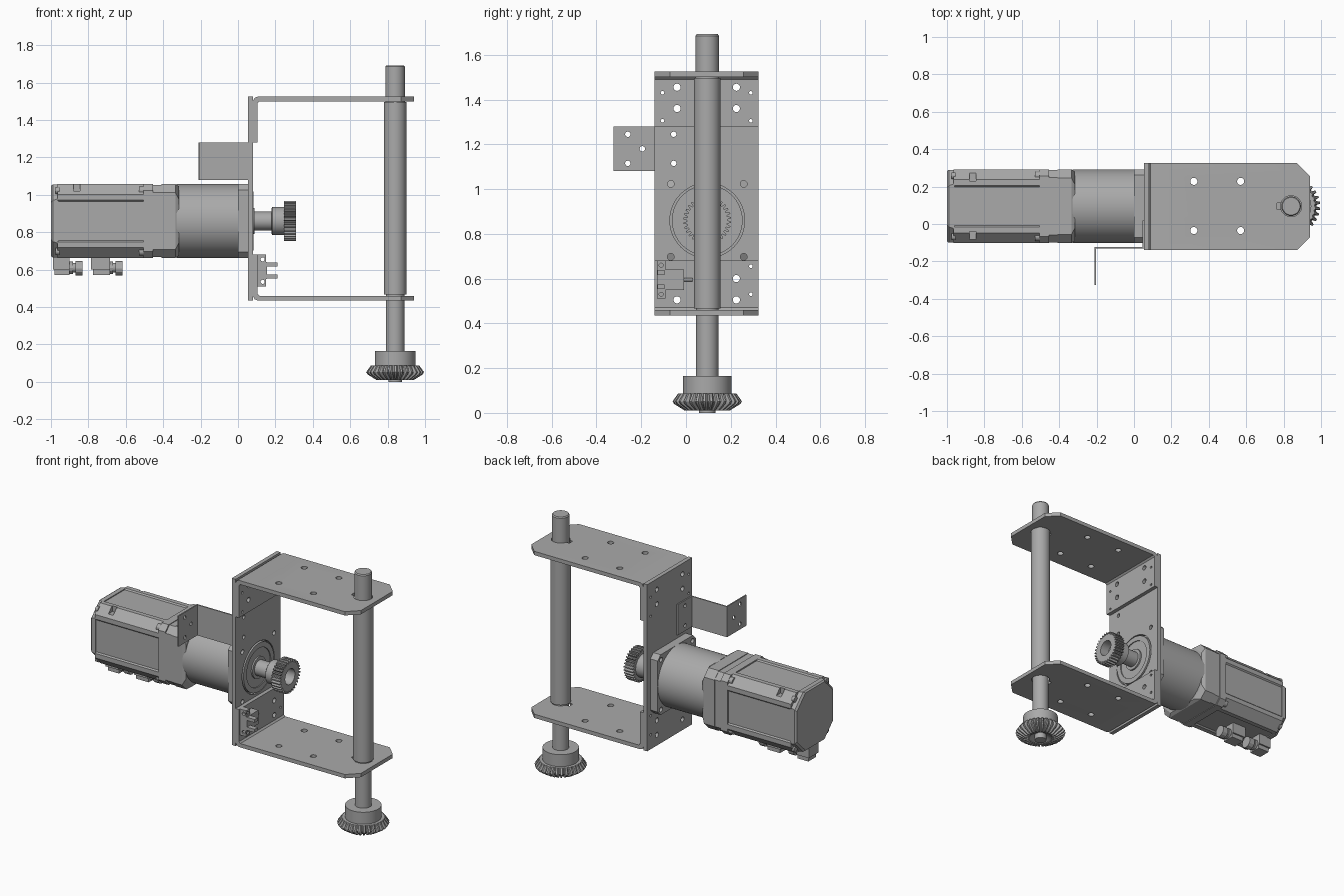
import bpy
import bmesh
from math import sin, cos, tau

if "Cube" in bpy.data.objects:
    bpy.data.objects.remove(bpy.data.objects["Cube"])

grey = bpy.data.materials.new("machined_grey")
grey.use_nodes = True
GREY = (0.4, 0.4, 0.4, 1)
grey.diffuse_color = GREY
grey.node_tree.nodes["Principled BSDF"].inputs["Base Color"].default_value = GREY

CY, CZ = 0.095, 0.86     # motor axis
SX = 0.84                # output shaft position
MID = 0.98               # mid height of the bracket
Y0, Y1 = -0.14, 0.325    # bracket width


def place(axis, t, u, v):
    return {"X": (t, u, v), "Y": (u, t, v), "Z": (u, v, t)}[axis]


def loft(name, axis, rings):
    """Skin a stack of equal-sized outlines, given as (distance, points)."""
    bm = bmesh.new()
    loops = [[bm.verts.new(place(axis, t, u, v)) for u, v in pts] for t, pts in rings]
    for a, b in zip(loops, loops[1:]):
        for i in range(len(a)):
            j = (i + 1) % len(a)
            bm.faces.new((a[i], a[j], b[j], b[i]))
    bm.faces.new(loops[0])
    bm.faces.new(loops[-1])
    bmesh.ops.recalc_face_normals(bm, faces=bm.faces)
    mesh = bpy.data.meshes.new(name)
    bm.to_mesh(mesh)
    bm.free()
    mesh.materials.append(grey)
    ob = bpy.data.objects.new(name, mesh)
    bpy.context.collection.objects.link(ob)
    return ob


def circle(u, v, r, n=48):
    return [(u + r * cos(tau * i / n), v + r * sin(tau * i / n)) for i in range(n)]


def toothed(u, v, root, tip, teeth):
    pts = []
    for i in range(teeth):
        for k, r in ((0, root), (0.25, root), (0.42, tip), (0.75, tip)):
            a = tau * (i + k) / teeth
            pts.append((u + r * cos(a), v + r * sin(a)))
    return pts


def square(u, v, h, c):
    """Square outline of half width h with corners cut by c."""
    d = h - c
    return [(u + a, v + b) for a, b in
            ((h, -d), (h, d), (d, h), (-d, h), (-h, d), (-h, -d), (-d, -h), (d, -h))]


def prism(name, axis, a, b, pts):
    return loft(name, axis, [(a, pts), (b, pts)])


def rod(name, axis, a, b, u, v, r, n=48):
    return prism(name, axis, a, b, circle(u, v, r, n))


def box(name, x0, x1, y0, y1, z0, z1):
    return prism(name, "Z", z0, z1, [(x0, y0), (x1, y0), (x1, y1), (x0, y1)])


def cut(ob, cutters):
    for c in cutters:
        mod = ob.modifiers.new("cut", "BOOLEAN")
        mod.operation, mod.solver, mod.object = "DIFFERENCE", "EXACT", c
    bpy.context.view_layer.update()
    mesh = bpy.data.meshes.new_from_object(ob.evaluated_get(bpy.context.evaluated_depsgraph_get()))
    ob.modifiers.clear()
    ob.data = mesh
    for c in cutters:
        bpy.data.objects.remove(c)


def x_holes(holes, a=-0.3, b=0.2):
    return [rod("hole", "X", a, b, y, z, r, 20) for y, z, r in holes]


# Bracket: mounting plate with motor opening
BIG = [(y, z, 0.016) for y in (-0.04, 0.225) for z in (1.455, 1.36)]
SMALL = [(y, z, 0.008) for y in (-0.105, 0.29) for z in (1.43, 1.305)]
flange_holes = BIG + SMALL
lower_holes = [(y, 2 * MID - z, r) for y, z, r in flange_holes if y > 0 or z > 1.44]
tab_holes = [(-0.055, z, 0.012) for z in (1.115, 1.245)]
bolt_holes = [(CY + sy * 0.163, CZ + sz * 0.163, 0.015) for sy in (-1, 1) for sz in (-1, 1)]

plate = box("mounting_plate", 0.053, 0.08, Y0, Y1, 0.435, 1.525)
cut(plate, x_holes(flange_holes + lower_holes + tab_holes + bolt_holes)
    + [rod("opening", "X", 0, 0.2, CY, CZ, 0.167)])

# Bracket: upper and lower bent arms
for name, s, holes in (("upper_arm", 1, flange_holes), ("lower_arm", -1, lower_holes)):
    section = [(0.08, 0.3), (0.105, 0.3), (0.105, 0.51), (0.115, 0.52), (0.94, 0.52),
               (0.94, 0.545), (0.105, 0.545), (0.088, 0.538), (0.08, 0.52)]
    arm = prism(name, "Y", Y0, Y1, [(x, MID + s * z) for x, z in section])
    cutters = x_holes(holes)
    cutters += [rod("hole", "Z", 0.3, 1.7, x, y, 0.019, 24)
                for x in (0.32, 0.57) for y in (-0.035, 0.228)]
    cutters.append(rod("shaft_hole", "Z", 0.3, 1.7, SX, CY, 0.056))
    cutters.append(box("key_slot", 0.765, 0.8, CY - 0.018, CY + 0.018, 0.3, 1.7))
    for y, d in ((Y0, 1), (Y1, -1)):
        cutters.append(prism("corner", "Z", 0.3, 1.7, [
            (0.87, y - d * 0.001), (0.96, y - d * 0.001), (0.96, y + d * 0.088)]))
    cut(arm, cutters)

# Output shaft with bevel gear
loft("output_shaft", "Z", [(z, circle(SX, CY, r)) for z, r in
     ((0, 0.036), (0.05, 0.036), (0.05, 0.05), (0.466, 0.05), (0.466, 0.06),
      (1.496, 0.06), (1.496, 0.052), (1.685, 0.052), (1.692, 0.047))])
rod("bevel_gear_hub", "Z", 0.08, 0.165, SX, CY, 0.108)
loft("bevel_gear", "Z", [(z, toothed(SX, CY, a, b, 30)) for z, a, b in
     ((0.087, 0.125, 0.13), (0.052, 0.136, 0.155), (0.04, 0.125, 0.148),
      (0.01, 0.078, 0.1), (0.016, 0.068, 0.068), (0.035, 0.036, 0.036))])

# Drive shaft with spur gear
rod("drive_shaft", "X", 0.06, 0.2, CY, CZ, 0.05)
loft("spur_gear_hub", "X", [(x, circle(CY, CZ, r)) for x, r in
     ((0.18, 0.07), (0.184, 0.075), (0.246, 0.075))])
loft("spur_gear", "X", [(x, toothed(CY, CZ, a, b, 32)) for x, a, b in
     ((0.245, 0.09, 0.107), (0.31, 0.09, 0.107), (0.31, 0.05, 0.05), (0.248, 0.05, 0.05))])

# Gearbox: flange, pilot boss, round body and adapter
flange = prism("gearbox_flange", "X", 0.0, 0.053, square(CY, CZ, 0.197, 0.03))
cut(flange, x_holes(bolt_holes))
loft("pilot_boss", "X", [(x, circle(CY, CZ, r, 64)) for x, r in
     ((0.04, 0.158), (0.084, 0.158), (0.084, 0.125), (0.078, 0.125), (0.078, 0.07), (0.088, 0.07))])
rod("gearbox_body", "X", -0.33, 0.01, CY, CZ, 0.197, 96)
loft("gearbox_adapter", "X", [(x, square(CY, CZ, h, c)) for x, h, c in
     ((-0.46, 0.193, 0.04), (-0.41, 0.193, 0.04), (-0.41, 0.197, 0.045),
      (-0.335, 0.197, 0.045), (-0.315, 0.185, 0.07))])


# Motor: ribbed body, front flange, rear cap
def railed(h, rail, step, c):
    """Square outline with raised corner rails and cut corners."""
    side = [(h, -h + c), (h, -h + rail), (h - step, -h + rail + step),
            (h - step, h - rail - step), (h, h - rail), (h, h - c)]
    pts = []
    for k in range(4):
        for u, v in side:
            for _ in range(k):
                u, v = -v, u
            pts.append((CY + u, CZ + v))
    return pts


prism("motor_front_flange", "X", -0.505, -0.455, square(CY, CZ, 0.197, 0.035))
motor = loft("motor_body", "X", [(x, railed(h, 0.085, 0.008, 0.055)) for x, h in
             ((-0.965, 0.197), (-0.48, 0.197))])
cut(motor, [box("notch", -0.88, -0.845, CY + sy * 0.18 - 0.045, CY + sy * 0.18 + 0.045,
                CZ + sz * 0.18 - 0.02, CZ + sz * 0.18 + 0.045)
            for sy in (-1, 1) for sz in (1,)])
loft("motor_rear_cap", "X", [(x, square(CY, CZ, h, c)) for x, h, c in
     ((-1.0, 0.188, 0.09), (-0.99, 0.195, 0.085), (-0.96, 0.195, 0.075))])
for i, (y, z, r) in enumerate(bolt_holes):
    rod(f"motor_bolt_{i}", "X", -0.53, -0.5, y, z, 0.022, 20)
    rod(f"rear_bolt_{i}", "X", -0.975, -0.955, y, z, 0.018, 20)

# Motor cable connectors below the body
for name, x, w in (("power", -0.99, 0.09), ("signal", -0.785, 0.1)):
    box(f"{name}_connector_base", x, x + w, CY - 0.05, CY + 0.05, 0.6, 0.675)
    box(f"{name}_connector_shell", x + 0.01, x + w, CY - 0.04, CY + 0.04, 0.572, 0.61)
    rod(f"{name}_connector_nut", "X", x + w, x + w + 0.018, CY, 0.61, 0.034, 12)
    rod(f"{name}_connector_neck", "X", x + w, x + w + 0.04, CY, 0.61, 0.026, 20)
    rod(f"{name}_connector_end", "X", x + w + 0.03, x + w + 0.068, CY, 0.607, 0.038, 12)

# Bent sensor bracket on the back of the plate
T = 0.008
tab = prism("side_bracket", "Z", 1.08, 1.28, [
    (0.053, 0.02), (0.053, -0.132), (-0.202, -0.132), (-0.202, -0.325), (-0.21, -0.325),
    (-0.21, -0.132 + T), (0.053 - T, -0.132 + T), (0.053 - T, 0.02)])
cut(tab, x_holes(tab_holes + [(-0.26, 1.245, 0.012), (-0.26, 1.115, 0.012), (-0.195, 1.18, 0.012)]))

# Fork sensor on the lower arm
base = box("sensor_base", 0.105, 0.15, -0.13, -0.092, 0.51, 0.68)
cut(base, [rod("hole", "Y", -0.2, 0, 0.132, z, 0.011, 20) for z in (0.535, 0.655)]
    + x_holes([(-0.111, z, 0.009) for z in (0.53, 0.66)]))
box("sensor_body", 0.105, 0.155, -0.13, -0.01, 0.55, 0.64)
for name, z in (("lower", 0.553), ("upper", 0.617)):
    box(f"sensor_{name}_prong", 0.15, 0.21, -0.128, -0.095, z, z + 0.021)
rod("sensor_lead", "Y", -0.015, 0.03, 0.125, 0.595, 0.008, 12)

# Smooth round faces, keep machined edges sharp
bpy.ops.object.select_all(action="DESELECT")
for ob in bpy.context.scene.objects:
    if ob.type == "MESH":
        ob.select_set(True)
        bpy.context.view_layer.objects.active = ob
bpy.ops.object.shade_smooth_by_angle(angle=0.5)
